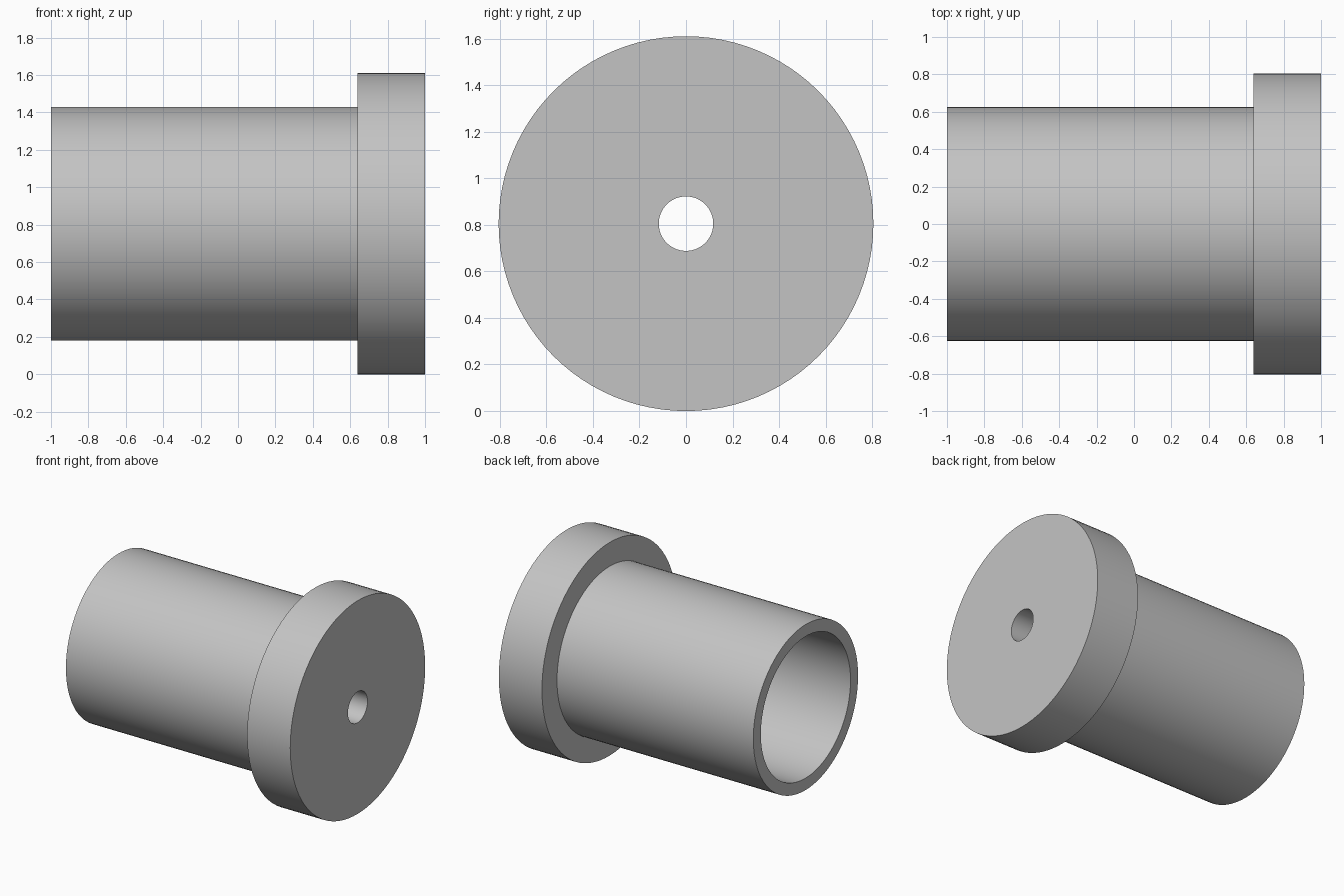
import bpy
import bmesh
import math
from mathutils import Vector

cube = bpy.data.objects.get("Cube")
if cube:
    bpy.data.objects.remove(cube, do_unlink=True)

SEGMENTS = 96
FLANGE_R, TUBE_R, BORE_R, HOLE_R = 0.805, 0.625, 0.535, 0.117
OPEN_END, SHOULDER, FLANGE_END = -1.0, 0.64, 1.0

grey = bpy.data.materials.new("light_grey")
grey.use_nodes = True
colour = (0.55, 0.55, 0.55, 1)
grey.diffuse_color = colour
grey.node_tree.nodes["Principled BSDF"].inputs["Base Color"].default_value = colour


def lathe(name, profile):
    """Revolve a closed (x, radius) profile about the x axis."""
    bm = bmesh.new()
    verts = [bm.verts.new((x, 0, r)) for x, r in profile]
    edges = [bm.edges.new((v, verts[i - 1])) for i, v in enumerate(verts)]
    bmesh.ops.spin(bm, geom=verts + edges, cent=(0, 0, 0), axis=(1, 0, 0),
                   angle=math.tau, steps=SEGMENTS, use_merge=True)
    bmesh.ops.remove_doubles(bm, verts=bm.verts, dist=1e-5)
    bmesh.ops.recalc_face_normals(bm, faces=bm.faces)
    mesh = bpy.data.meshes.new(name)
    bm.to_mesh(mesh)
    bm.free()
    mesh.materials.append(grey)
    obj = bpy.data.objects.new(name, mesh)
    obj.location = Vector((0, 0, FLANGE_R))
    bpy.context.collection.objects.link(obj)
    bpy.ops.object.select_all(action="DESELECT")
    obj.select_set(True)
    bpy.context.view_layer.objects.active = obj
    bpy.ops.object.shade_smooth_by_angle(angle=math.radians(30))
    return obj


# Hollow sleeve, flange and small through hole as one turned part
lathe("flanged_bushing", [
    (OPEN_END, BORE_R), (OPEN_END, TUBE_R),
    (SHOULDER, TUBE_R), (SHOULDER, FLANGE_R),
    (FLANGE_END, FLANGE_R), (FLANGE_END, HOLE_R),
    (SHOULDER, HOLE_R), (SHOULDER, BORE_R),
])
